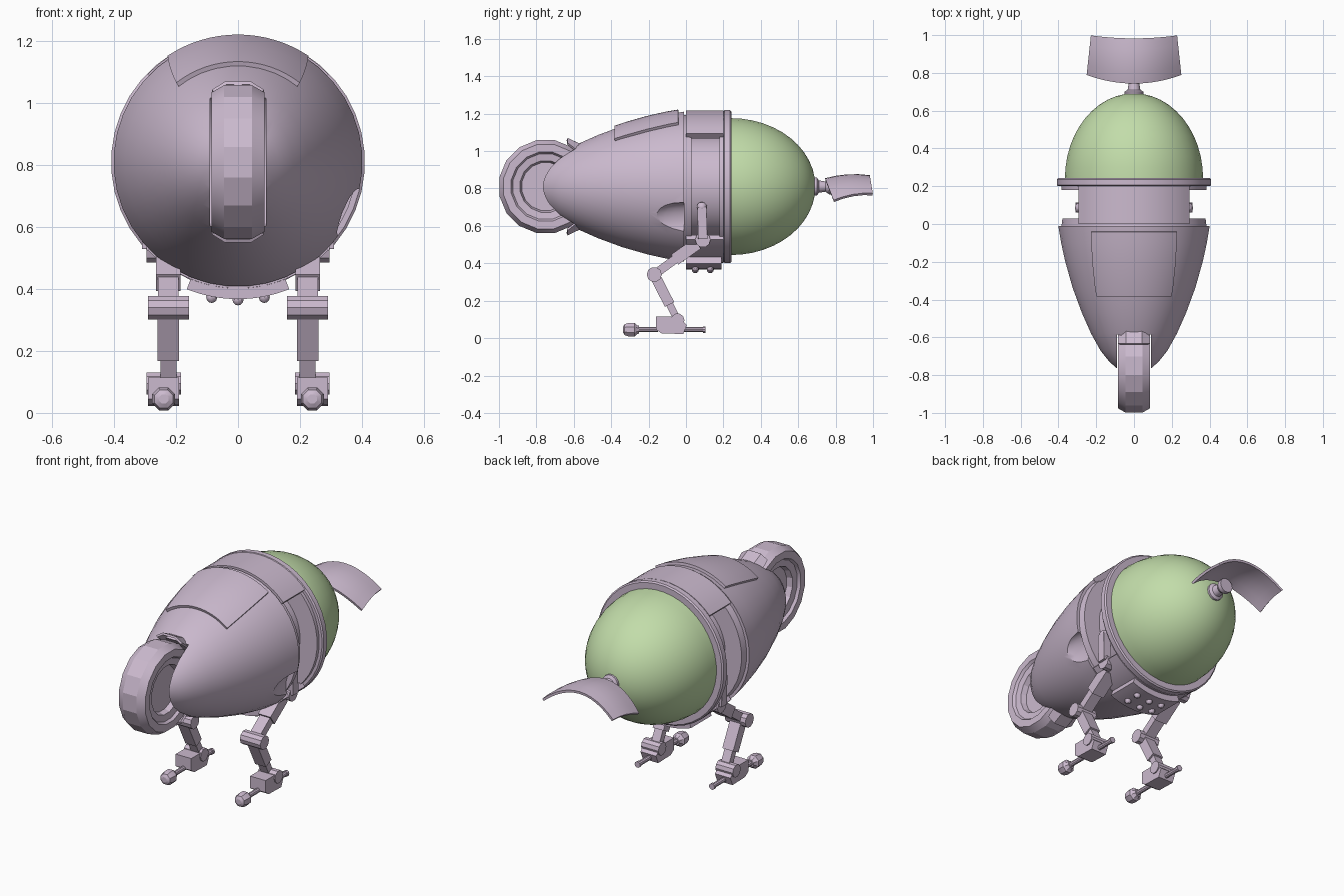
import bpy, bmesh, math
from mathutils import Vector

if "Cube" in bpy.data.objects:
    bpy.data.objects.remove(bpy.data.objects["Cube"])

AXIS_Z = 0.81  # height of the hull's long axis


def material(name, colour):
    m = bpy.data.materials.new(name)
    m.diffuse_color = (*colour, 1)
    m.use_nodes = True
    m.node_tree.nodes["Principled BSDF"].inputs["Base Color"].default_value = m.diffuse_color
    return m


LILAC = material("lilac", (0.60, 0.49, 0.62))
GREEN = material("pale_green", (0.54, 0.72, 0.40))


def activate(ob):
    bpy.ops.object.select_all(action='DESELECT')
    ob.select_set(True)
    bpy.context.view_layer.objects.active = ob


def finish(bm, name, mat=LILAC, angle=30, thick=0):
    bmesh.ops.recalc_face_normals(bm, faces=bm.faces[:])
    me = bpy.data.meshes.new(name)
    bm.to_mesh(me)
    bm.free()
    me.materials.append(mat)
    ob = bpy.data.objects.new(name, me)
    bpy.context.collection.objects.link(ob)
    activate(ob)
    if thick:
        mod = ob.modifiers.new("thickness", 'SOLIDIFY')
        mod.thickness, mod.offset = thick, 0
        bpy.ops.object.modifier_apply(modifier=mod.name)
    if angle:
        bpy.ops.object.shade_smooth_by_angle(angle=math.radians(angle))
    return ob


def lathe(name, profile, n=40, axis='Y', centre=(0, 0, AXIS_Z), mat=LILAC, angle=30):
    """Closed solid of revolution; profile is (distance along axis, radius)."""
    bm = bmesh.new()
    c, rings = Vector(centre), []
    for d, r in profile:
        ring = []
        for i in range(n):
            a = 2 * math.pi * (i + 0.5) / n
            s, t = r * math.sin(a), r * math.cos(a)
            ring.append(bm.verts.new(c + Vector((s, d, t) if axis == 'Y' else (d, s, t))))
        rings.append(ring)
    for p, q in zip(rings, rings[1:]):
        for i in range(n):
            j = (i + 1) % n
            bm.faces.new((p[i], p[j], q[j], q[i]))
    bm.faces.new(rings[0])
    bm.faces.new(rings[-1])
    return finish(bm, name, mat, angle)


def sheet(name, nu, nv, fn, thick, angle=30):
    """Thickened grid; fn maps u in -1..1 and v in 0..1 to a point."""
    bm = bmesh.new()
    g = [[bm.verts.new(fn(2 * i / nu - 1, j / nv)) for i in range(nu + 1)] for j in range(nv + 1)]
    for j in range(nv):
        for i in range(nu):
            bm.faces.new((g[j][i], g[j][i + 1], g[j + 1][i + 1], g[j + 1][i]))
    return finish(bm, name, LILAC, angle, thick)


def hull_plate(name, y0, y1, radius, half0, half1, thick, up=1, nv=1):
    """Curved plate lying round the hull axis, on top or underneath."""
    def fn(u, v):
        y = y0 + (y1 - y0) * v
        a = u * math.radians(half0 + (half1 - half0) * v)
        return (radius(y) * math.sin(a), y, AXIS_Z + up * radius(y) * math.cos(a))
    return sheet(name, 16, nv, fn, thick)


def bar(name, p, q, wx, wt):
    """Rectangular bar between two points with equal x."""
    p, q = Vector(p), Vector(q)
    d = q - p
    bpy.ops.mesh.primitive_cube_add(size=1, location=(p + q) / 2,
                                    rotation=(math.atan2(-d.y, d.z), 0, 0))
    ob = bpy.context.object
    ob.scale = (wx, wt, d.length)
    ob.name = name
    ob.data.materials.append(LILAC)
    return ob


def ball(name, loc, r, seg=12, scale=(1, 1, 1)):
    bpy.ops.mesh.primitive_uv_sphere_add(segments=seg, ring_count=max(6, seg // 2), radius=r, location=loc)
    ob = bpy.context.object
    ob.name, ob.scale = name, scale
    ob.data.materials.append(LILAC)
    bpy.ops.object.shade_smooth_by_angle(angle=math.radians(30))
    return ob


def cut(ob, cutter):
    activate(ob)
    mod = ob.modifiers.new("cut", 'BOOLEAN')
    mod.operation, mod.solver, mod.object = 'DIFFERENCE', 'EXACT', cutter
    bpy.ops.object.modifier_apply(modifier=mod.name)
    bpy.data.objects.remove(cutter)
    bpy.ops.object.shade_smooth_by_angle(angle=math.radians(30))


# Front hull: blunt bullet shape with wheel slot and a hollow in its right flank
HULL = [(-0.79, 0.01), (-0.785, 0.045), (-0.765, 0.09), (-0.73, 0.13), (-0.67, 0.178), (-0.58, 0.228),
        (-0.47, 0.277), (-0.34, 0.325), (-0.2, 0.365), (-0.1, 0.387), (-0.01, 0.402)]


def hull_radius(y):
    for (a, ra), (b, rb) in zip(HULL, HULL[1:]):
        if y <= b:
            return ra + (rb - ra) * (y - a) / (b - a)
    return HULL[-1][1]


hull = lathe("front_hull", HULL)
cut(hull, lathe("slot_cutter", [(-0.09, 0.265), (0.09, 0.265)], 24, 'X', (0, -0.75, AXIS_Z)))
cut(hull, ball("hollow_cutter", (0.385, -0.02, 0.615), 1, 24, (0.07, 0.2, 0.11)))

# Raised hatch on top of the front hull
hull_plate("top_hatch", -0.38, -0.04, lambda y: hull_radius(y) + 0.004, 38, 33.5, 0.022, nv=6)

# Waist: inner core, end lips, top and bottom band plates
lathe("inner_core", [(-0.01, 0.275), (0.21, 0.275)])
lathe("front_lip", [(-0.01, 0.385), (0.03, 0.38)])
lathe("rear_lip", [(0.18, 0.385), (0.21, 0.385)])
lathe("rear_ring", [(0.2, 0.402), (0.206, 0.41), (0.236, 0.41), (0.243, 0.402)])
for up, nm in ((1, "top_band"), (-1, "bottom_band")):
    hull_plate(nm, 0.0, 0.2, lambda y: 0.39, 46, 46, 0.035, up)

# Belly plate with rivets
hull_plate("belly_plate", 0.0, 0.19, lambda y: 0.425, 22, 22, 0.035, -1)
for ix in (-1, 0, 1):
    for y in (0.05, 0.13):
        ball("belly_rivet", (ix * 0.085, y, 0.366 + 0.008 * abs(ix)), 0.019, 10)

# Green rear dome
dome = [(0.24 + 0.452 * math.sin(t), max(0.004, 0.367 * math.cos(t)))
        for t in (math.pi / 2 * k / 12 for k in range(13))]
lathe("rear_dome", dome, mat=GREEN)

# Tail stub and arched fin
lathe("tail_stub", [(0.67, 0.05), (0.7, 0.05), (0.71, 0.034), (0.745, 0.028), (0.765, 0.042), (0.79, 0.042)], 14)


def fin(u, v):
    y = (0.745 + 0.045 * u * u) * (1 - v) + (0.982 + 0.016 * u * u) * v
    z = 0.848 + 0.016 * v + 0.05 * v * (1 - v) - u * u * (0.115 - 0.02 * v)
    return (u * (0.246 - 0.022 * v), y, z)


sheet("tail_fin", 12, 4, fin, 0.014)

# Nose wheel, faceted, with recessed hub
half = [(0.035, 0.13), (0.065, 0.14), (0.07, 0.178), (0.085, 0.188), (0.085, 0.23), (0.045, 0.253)]
lathe("nose_wheel", [(-d, r) for d, r in half] + [(d, r) for d, r in reversed(half)],
      16, 'X', (0, -0.75, AXIS_Z), angle=20)

# Small cowls over the wheel slot, above and below
for up in (1, -1):
    def cowl(u, v):
        edge = max(0, abs(u) - 0.5) * 2
        y = -0.53 - 0.04 * edge + v * (-0.105 + 0.04 * edge)
        return (u * 0.08, y, AXIS_Z + up * (0.205 + 0.05 * v - 0.025 * edge))
    sheet("upper_cowl" if up > 0 else "lower_cowl", 4, 1, cowl, 0.012, 0)

# Legs
for s, side in ((-1, "left"), (1, "right")):
    x, fx = s * 0.225, s * 0.24
    hip, knee, ankle = (x, 0.09, 0.525), (x, -0.17, 0.34), (x, -0.045, 0.095)

    def joint(part, c, hw, r, n=10):
        lathe(f"{side}_{part}", [(-hw, r * 0.85), (-hw, r), (hw, r), (hw, r * 0.85)], n, 'X', c)

    # Hip strut, joints and limbs
    strut = bar(f"{side}_hip_strut", (s * 0.285, 0.09, 0.53), (s * 0.285, 0.085, 0.7), 0.05, 0.05)
    mod = strut.modifiers.new("round", 'BEVEL')
    mod.width = 0.015
    ball(f"{side}_strut_cap", (s * 0.285, 0.085, 0.7), 0.028)
    joint("hip", (s * 0.24, 0.09, 0.525), 0.055, 0.041)
    joint("knee", knee, 0.066, 0.04)
    joint("ankle", (fx, -0.045, 0.095), 0.056, 0.037)
    bar(f"{side}_thigh", (x, 0.06, 0.505), (x, -0.06, 0.42), 0.08, 0.066)
    bar(f"{side}_thigh_rod", (x, -0.05, 0.427), knee, 0.066, 0.046)
    bar(f"{side}_shin", (x, -0.157, 0.315), (x, -0.088, 0.18), 0.07, 0.056)
    bar(f"{side}_shin_rod", (x, -0.09, 0.185), ankle, 0.052, 0.038)

    # Foot block from a side outline, with thin bracket plates
    outline = [(-0.16, 0.045), (-0.13, 0.025), (-0.015, 0.022), (0.005, 0.07), (-0.03, 0.1),
               (-0.08, 0.115), (-0.16, 0.115)]
    bm = bmesh.new()
    f = bm.faces.new([bm.verts.new((fx - 0.05, y, z)) for y, z in outline])
    ext = bmesh.ops.extrude_face_region(bm, geom=[f])["geom"]
    bmesh.ops.translate(bm, vec=(0.1, 0, 0), verts=[v for v in ext if isinstance(v, bmesh.types.BMVert)])
    finish(bm, f"{side}_foot", angle=0)

    # Toe rod with cup and ball, heel rod
    c = (fx, 0, 0.045)
    lathe(f"{side}_toe_rod", [(-0.28, 0.014), (-0.15, 0.014)], 10, 'Y', c)
    lathe(f"{side}_toe_ball", [(-0.337, 0.016), (-0.328, 0.032), (-0.305, 0.04), (-0.275, 0.04),
                               (-0.262, 0.026), (-0.25, 0.022)], 8, 'Y', c)
    lathe(f"{side}_heel_rod", [(-0.03, 0.014), (0.09, 0.014), (0.09, 0.018), (0.105, 0.018)], 10, 'Y', c)
